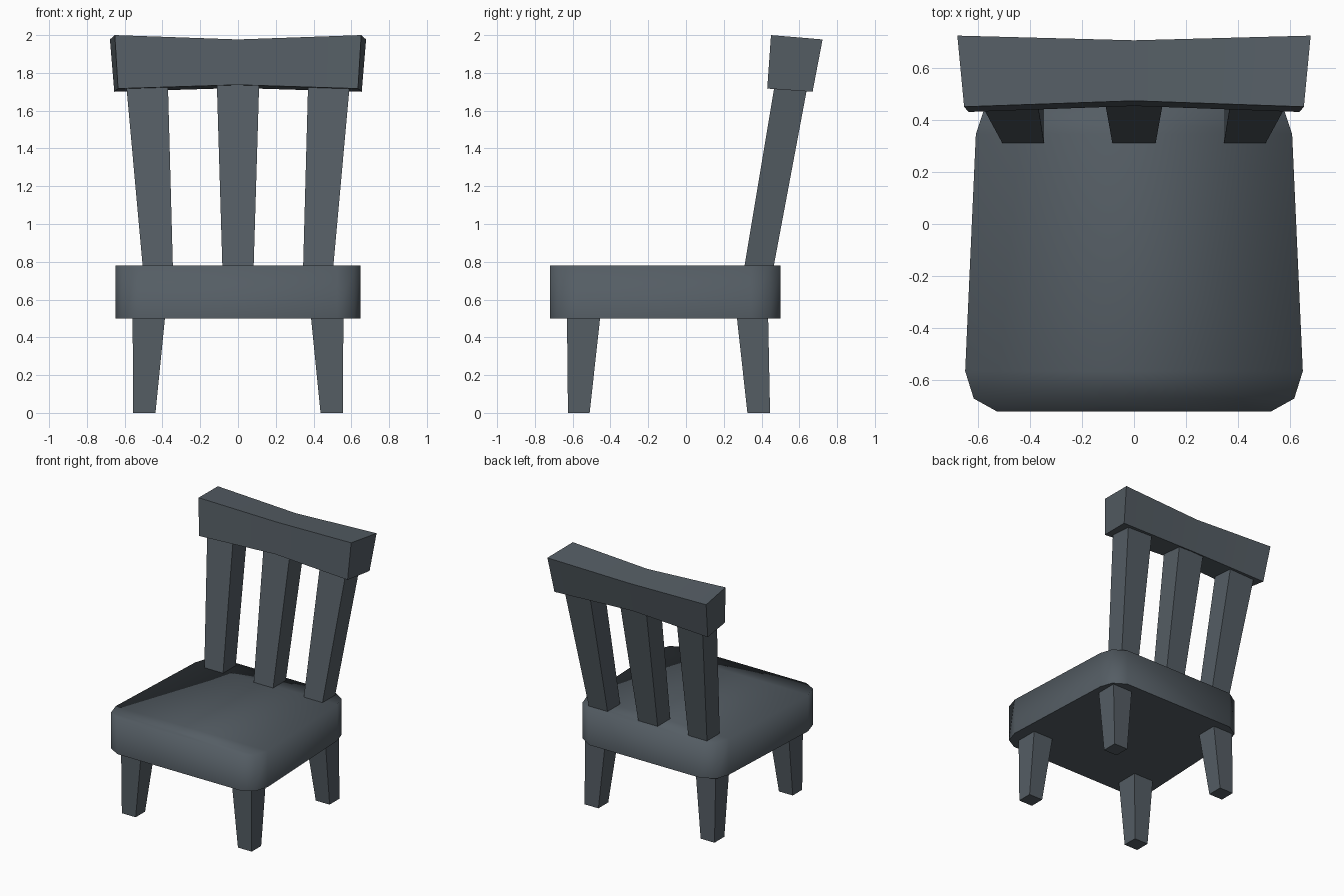
import bpy
import bmesh
from math import radians

cube = bpy.data.objects.get("Cube")
if cube:
    bpy.data.objects.remove(cube, do_unlink=True)

paint = bpy.data.materials.new("slate grey")
paint.use_nodes = True
colour = (0.09, 0.11, 0.128, 1)
paint.diffuse_color = colour
bsdf = next(n for n in paint.node_tree.nodes if n.type == 'BSDF_PRINCIPLED')
bsdf.inputs["Base Color"].default_value = colour


def loft(name, sections, is_sharp):
    """Skin a solid through matching four-point sections and cap both ends."""
    bm = bmesh.new()
    rings = [[bm.verts.new(p) for p in s] for s in sections]
    for a, b in zip(rings, rings[1:]):
        for i in range(4):
            j = (i + 1) % 4
            bm.faces.new((a[i], a[j], b[j], b[i]))
    bm.faces.new(rings[0])
    bm.faces.new(rings[-1])
    bmesh.ops.recalc_face_normals(bm, faces=bm.faces)
    bm.normal_update()
    for f in bm.faces:
        f.smooth = True
    for e in bm.edges:
        e.smooth = not is_sharp(e)
    mesh = bpy.data.meshes.new(name)
    bm.to_mesh(mesh)
    bm.free()
    mesh.materials.append(paint)
    obj = bpy.data.objects.new(name, mesh)
    bpy.context.collection.objects.link(obj)
    return obj


def hard(edge):
    return edge.calc_face_angle(0) > radians(30)


def rect(x0, x1, y0, y1, z):
    return [(x0, y0, z), (x1, y0, z), (x1, y1, z), (x0, y1, z)]


# Seat: rounded-corner cushion, soft on top with a crisp flat underside
SEAT_LOW, SEAT_TOP = 0.5, 0.78
outline = [(-0.72, 0.525), (-0.67, 0.615), (-0.565, 0.648),
           (0.345, 0.607), (0.44, 0.575), (0.5, 0.48)]


def underside(edge):
    flat = any(f.normal.z < -0.9 for f in edge.link_faces)
    side = any(f.normal.z > -0.9 for f in edge.link_faces)
    return flat and side


loft("seat", [[(-w, y, SEAT_LOW), (w, y, SEAT_LOW), (w, y, SEAT_TOP), (-w, y, SEAT_TOP)]
              for y, w in outline], underside)

# Legs: tapered inwards, outer faces nearly upright
for side, sx in (("left", 1), ("right", -1)):
    for end, foot, top in (("front", (-0.625, -0.51), (-0.63, -0.455)),
                           ("back", (0.325, 0.445), (0.27, 0.435))):
        loft(f"{end}_{side}_leg",
             [rect(sx * 0.437, sx * 0.555, *foot, 0),
              rect(sx * 0.387, sx * 0.558, *top, SEAT_LOW)], hard)

# Back slats: lean backwards and widen upwards
for name, low, high in (("left_slat", (0.345, 0.505), (0.371, 0.592)),
                        ("middle_slat", (-0.083, 0.083), (-0.112, 0.112)),
                        ("right_slat", (-0.345, -0.505), (-0.371, -0.592))):
    loft(name, [rect(*low, 0.31, 0.465, SEAT_TOP),
                rect(*high, 0.47, 0.645, 1.74)], hard)

# Top rail: block bent gently at the middle
rail_end = [(0.635, 0.43, 1.717), (0.652, 0.45, 2.0),
            (0.678, 0.723, 1.977), (0.655, 0.67, 1.7)]
rail_mid = [(0, 0.453, 1.737), (0, 0.473, 1.977),
            (0, 0.705, 1.957), (0, 0.65, 1.72)]
loft("top_rail", [[(-x, y, z) for x, y, z in rail_end], rail_mid, rail_end], hard)
